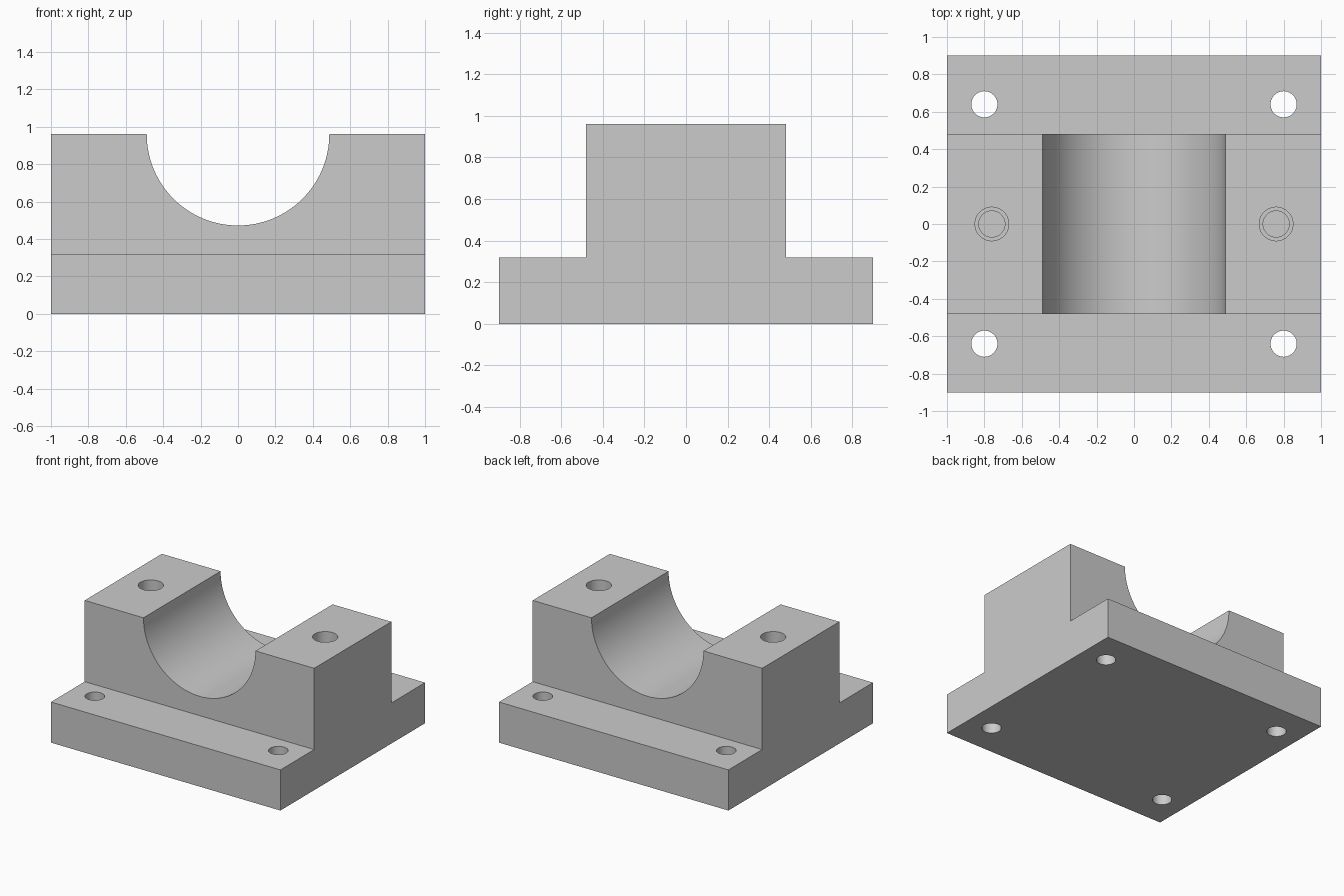
import bpy
import math

cube = bpy.data.objects.get("Cube")
if cube:
    bpy.data.objects.remove(cube, do_unlink=True)

LENGTH, HEIGHT, STEP = 2.0, 0.96, 0.32
HALF_BASE, HALF_BLOCK = 0.9, 0.48

grey = bpy.data.materials.new("plain grey")
grey.use_nodes = True
colour = (0.6, 0.6, 0.6, 1)
grey.diffuse_color = colour
grey.node_tree.nodes["Principled BSDF"].inputs["Base Color"].default_value = colour


def extrude_profile(name, points, length):
    """Extrude a (y, z) outline along x, centred on x = 0."""
    n = len(points)
    verts = [(x, y, z) for x in (-length / 2, length / 2) for y, z in points]
    faces = [tuple(reversed(range(n))), tuple(range(n, 2 * n))]
    faces += [(i, (i + 1) % n, n + (i + 1) % n, n + i) for i in range(n)]
    mesh = bpy.data.meshes.new(name)
    mesh.from_pydata(verts, [], faces)
    obj = bpy.data.objects.new(name, mesh)
    bpy.context.collection.objects.link(obj)
    return obj


def cut_cylinder(target, radius, depth, location, rotation=(0, 0, 0), sides=48):
    """Drill a cylinder out of the target and discard the cutter."""
    bpy.ops.mesh.primitive_cylinder_add(
        vertices=sides, radius=radius, depth=depth, location=location, rotation=rotation)
    cutter = bpy.context.object
    cutter.name = "drill_cutter"
    cutter.hide_render = True
    mod = target.modifiers.new("drill", 'BOOLEAN')
    mod.operation = 'DIFFERENCE'
    mod.solver = 'EXACT'
    mod.object = cutter
    bpy.ops.object.select_all(action='DESELECT')
    target.select_set(True)
    bpy.context.view_layer.objects.active = target
    bpy.ops.object.modifier_apply(modifier=mod.name)
    bpy.data.objects.remove(cutter, do_unlink=True)


# Flanged base and raised block as one stepped section
half = [(HALF_BASE, 0), (HALF_BASE, STEP), (HALF_BLOCK, STEP), (HALF_BLOCK, HEIGHT)]
outline = half + [(-y, z) for y, z in reversed(half)]
block = extrude_profile("bearing_block", outline, LENGTH)
block.data.materials.append(grey)

# Half-round bearing seat, running front to back
cut_cylinder(block, 0.488, 3, (0, 0, HEIGHT), (math.pi / 2, 0, 0), 128)

for sx in (-1, 1):
    # Mounting holes through the flanges
    for sy in (-1, 1):
        cut_cylinder(block, 0.07, 1, (sx * 0.8, sy * 0.64, 0.2))
    # Blind stepped cap-bolt holes in the top
    for radius, depth in ((0.09, 0.4), (0.07, 0.5)):
        cut_cylinder(block, radius, 2 * depth, (sx * 0.76, 0, HEIGHT))

bpy.ops.object.shade_smooth_by_angle(angle=math.radians(30))
